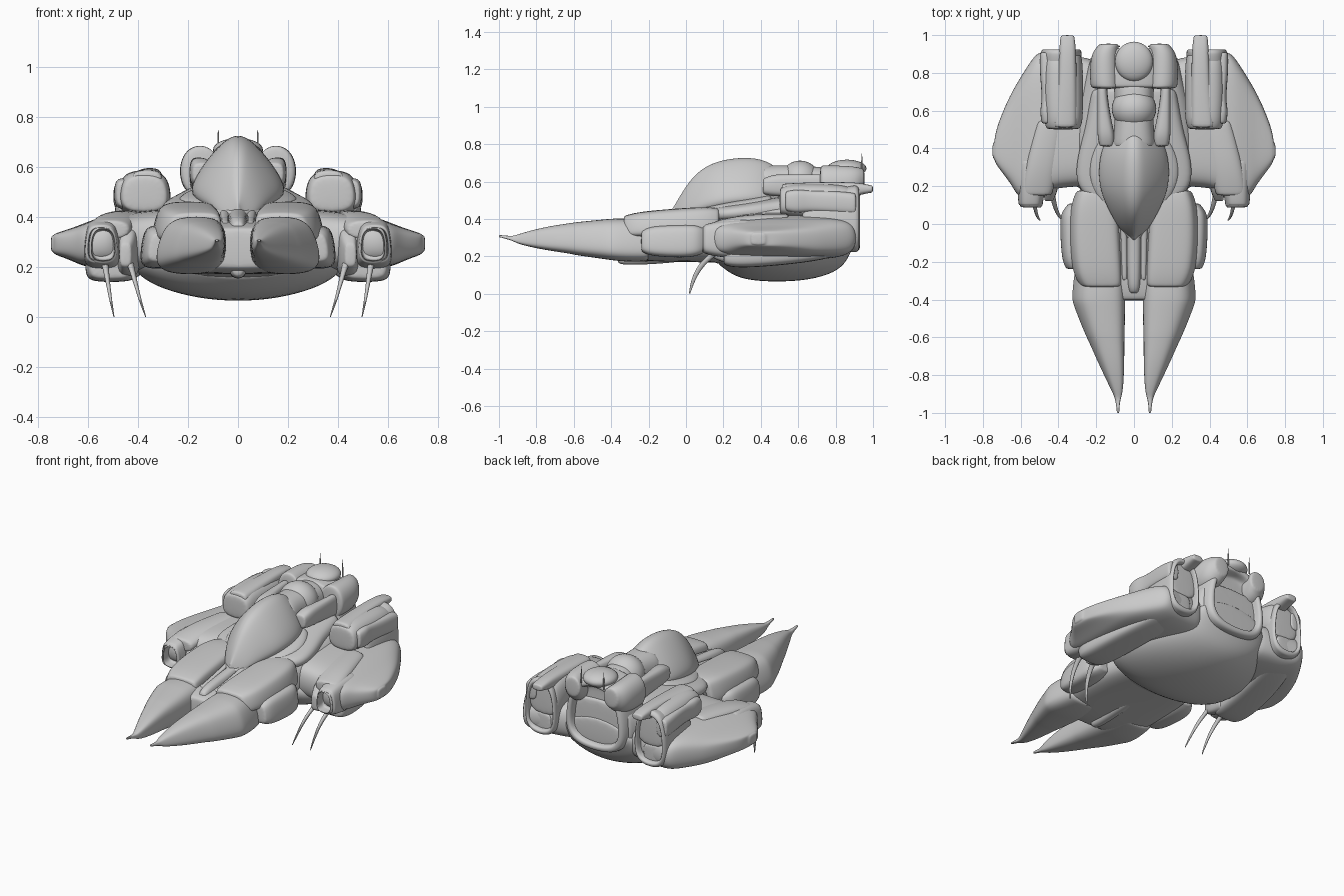
import bpy, bmesh, math
from mathutils import Vector


def finish(name, bm, mirror, levels=2):
    bmesh.ops.recalc_face_normals(bm, faces=bm.faces)
    me = bpy.data.meshes.new(name)
    bm.to_mesh(me)
    bm.free()
    for p in me.polygons:
        p.use_smooth = True
    ob = bpy.data.objects.new(name, me)
    bpy.context.collection.objects.link(ob)
    if mirror:
        ob.modifiers.new("Mirror", 'MIRROR')
    if levels:
        s = ob.modifiers.new("Subdivision", 'SUBSURF')
        s.levels = s.render_levels = levels
    return ob


def loft(name, secs, axis='y', n=16, e=0.5, taper=0.0, slope=0.0, mirror=False, recess=0.0, cap=0.012):
    """Skin rounded-box rings; section = (position, u0, u1, v0, v1) on the given axis.
    taper narrows the top evenly, slope narrows it from the outer side only."""
    def scaled(s, k, t):
        cu, cv = (s[1] + s[2]) / 2, (s[3] + s[4]) / 2
        hu, hv = (s[2] - s[1]) / 2 * k, (s[4] - s[3]) / 2 * k
        return (t, cu - hu, cu + hu, cv - hv, cv + hv)
    a, b = secs[0], secs[-1]
    rings = [scaled(a, .9, a[0]), (a[0] + cap,) + a[1:]] + list(secs[1:-1])
    rings += [(b[0] - cap,) + b[1:], scaled(b, .93, b[0])]
    if recess:
        rings += [scaled(b, .84, b[0]), scaled(b, .8, b[0] - .02),
                  scaled(b, .78, b[0] - recess), scaled(b, .6, b[0] - recess)]
    bm = bmesh.new()
    loops = []
    for t, u0, u1, v0, v1 in rings:
        loop = []
        for i in range(n):
            ang = 2 * math.pi * i / n
            c, s = math.cos(ang), math.sin(ang)
            pu = math.copysign(abs(c) ** e, c) if abs(c) > 1e-6 else 0
            pv = math.copysign(abs(s) ** e, s) if abs(s) > 1e-6 else 0
            h = (pv + 1) / 2
            u = (u0 + u1) / 2 + (u1 - u0) / 2 * pu * (1 - taper * h)
            u = u0 + (u - u0) * (1 - slope * h)
            v = (v0 + v1) / 2 + (v1 - v0) / 2 * pv
            co = {'x': (t, u, v), 'y': (u, t, v), 'z': (u, v, t)}[axis]
            loop.append(bm.verts.new(co))
        loops.append(loop)
    for p, q in zip(loops, loops[1:]):
        for i in range(n):
            bm.faces.new((p[i], p[(i + 1) % n], q[(i + 1) % n], q[i]))
    bm.faces.new(loops[0])
    bm.faces.new(loops[-1])
    return finish(name, bm, mirror)


def ball(name, loc, size, mirror=False):
    bm = bmesh.new()
    bmesh.ops.create_uvsphere(bm, u_segments=32, v_segments=16, radius=1)
    for v in bm.verts:
        v.co = Vector(loc) + Vector(v.co[i] * size[i] for i in range(3))
    return finish(name, bm, mirror, 0)


# Central hull, V-shaped belly and shoulder collar
loft("hull", [(.12, -.25, .25, .17, .43), (.2, -.31, .31, .15, .47), (.35, -.34, .34, .14, .49),
              (.6, -.32, .32, .14, .5), (.8, -.26, .26, .18, .52), (.89, -.23, .23, .24, .54)], e=.65)
loft("belly", [(.17, -.28, .28, .15, .33), (.23, -.38, .38, .11, .36), (.31, -.43, .43, .07, .38),
               (.48, -.44, .44, .058, .38), (.66, -.39, .39, .068, .4),
               (.8, -.31, .31, .11, .42), (.86, -.26, .26, .17, .42), (.9, -.22, .22, .24, .42)], e=1.05)
loft("collar", [(.13, -.25, .25, .38, .465), (.22, -.32, .32, .38, .475), (.38, -.3, .3, .38, .5),
                (.5, -.26, .26, .38, .52), (.72, -.23, .23, .38, .54)], e=.6)

# Pointed dome head with flared brim
loft("head_dome", [(-.085, -.025, .025, .38, .45), (-.03, -.1, .1, .39, .53),
                   (.03, -.15, .15, .41, .62), (.1, -.2, .2, .42, .683),
                   (.2, -.255, .255, .44, .722), (.35, -.255, .255, .45, .735),
                   (.45, -.2, .2, .46, .705), (.5, -.16, .16, .46, .67)], e=.75, taper=.76)
loft("head_brim", [(-.1, -.02, .02, .38, .42), (0, -.1, .1, .39, .455), (.1, -.17, .17, .4, .47),
                   (.22, -.25, .25, .42, .495), (.36, -.24, .24, .42, .52),
                   (.46, -.19, .19, .42, .54)], e=.7)

# Spine: neck, knuckle, side arms, rear barrel and its cap
loft("spine", [(.4, -.12, .12, .45, .69), (.55, -.1, .1, .45, .69), (.75, -.11, .11, .45, .68)], e=.85)
ball("spine_knuckle", (0, .61, .6), (.118, .11, .112))
loft("spine_arm", [(.41, .105, .185, .53, .62), (.47, .1, .195, .52, .64), (.55, .12, .195, .52, .64),
                   (.68, .14, .195, .51, .64), (.73, .14, .195, .5, .64)], mirror=True, e=.7)
loft("rear_barrel", [(.715, -.25, .25, .26, .68), (.735, -.255, .255, .25, .685),
                     (.88, -.25, .25, .22, .685), (.93, -.235, .235, .22, .67)],
     e=.72, taper=.28, recess=.06)
loft("barrel_lobe", [(.715, .07, .225, .48, .685), (.73, .07, .235, .48, .69),
                     (.9, .08, .235, .48, .685), (.955, .08, .19, .54, .67)], mirror=True, e=.95)
ball("rear_cap", (0, .86, .67), (.1, .105, .047))
loft("antenna", [(.64, .074, .084, .935, .945), (.7, .075, .083, .936, .944),
                 (.75, .077, .081, .938, .942)], axis='z', n=8, e=1, mirror=True, cap=.004)

# Wings, lofted outward from the hull
loft("wing", [(.2, .2, .88, .18, .44), (.36, .19, .9, .18, .43), (.44, .18, .91, .18, .42),
              (.5, .13, .92, .19, .41), (.54, .12, .88, .195, .405), (.61, .13, .765, .2, .38),
              (.645, .2, .705, .215, .365), (.69, .26, .61, .235, .35), (.735, .32, .49, .25, .335),
              (.75, .345, .43, .26, .328)],
     axis='x', e=.55, mirror=True)
loft("wing_keel", [(.2, .42, .6, .15, .3), (.28, .4, .62, .135, .3), (.5, .38, .6, .15, .3),
                   (.75, .34, .54, .18, .32), (.9, .32, .48, .23, .36)], e=.5, mirror=True)
loft("wing_ridge", [(.15, .43, .6, .31, .39), (.3, .4, .58, .33, .425), (.55, .36, .52, .33, .43)],
     mirror=True, e=.8)

# Claw mounts with hollow fronts, and curved claws
loft("claw_mount", [(.35, .45, .63, .19, .4), (.2, .46, .625, .19, .395), (.1, .475, .62, .21, .375)],
     e=.6, taper=.2, mirror=True, recess=-.05, cap=-.012)
# hollow bowl facing forward on each mount
loft("claw_socket", [(.22, .48, .6, .22, .36), (.15, .475, .605, .21, .37), (.095, .475, .605, .21, .37)],
     e=.7, taper=.2, mirror=True, recess=-.05, cap=-.012)
loft("inner_claw_mount", [(.12, .425, .475, .2, .3), (.18, .4, .48, .17, .36), (.3, .39, .5, .15, .38)],
     e=.6, mirror=True)
for label, tip, base in (("inner_claw", .37, .435), ("outer_claw", .497, .535)):
    path = [(.0, .02, .004), (.05, .031, .01), (.1, .05, .014), (.15, .08, .019),
            (.19, .12, .024), (.23, .17, .03)]
    secs = []
    for z, y, r in path:
        x = tip + (base - tip) * (z / .23) ** .9
        secs.append((z, x - r * .55, x + r * .55, y - r, y + r))
    loft(label, secs, axis='z', n=8, e=1, mirror=True, cap=.004)

# Engine pods above the wings, tall recessed exhausts and long fins
loft("engine_pod", [(.5, .275, .475, .42, .57), (.55, .26, .485, .41, .59), (.7, .26, .495, .4, .59),
                    (.84, .26, .495, .36, .585), (.9, .27, .49, .34, .565)],
     e=.72, taper=.15, mirror=True)
loft("exhaust", [(.62, .28, .5, .24, .5), (.8, .265, .51, .22, .56), (.9, .265, .51, .22, .585),
                 (.925, .265, .505, .22, .58)],
     e=.72, taper=.2, mirror=True, recess=.07)
loft("pod_fin", [(.51, .3, .43, .5, .59), (.7, .3, .41, .5, .598), (.86, .305, .4, .51, .598),
                 (.94, .308, .395, .53, .592), (1.0, .315, .39, .54, .58)], e=.7, mirror=True)
loft("pod_side", [(.53, .42, .49, .44, .55), (.6, .43, .5, .43, .56), (.66, .42, .485, .44, .55),
                  (.8, .43, .5, .43, .55), (.91, .42, .5, .42, .54)], e=.7, mirror=True)

# Forward body: core, deck panels, cheek pods and nose strip
loft("front_core", [(-.405, -.31, .31, .19, .36), (-.3, -.335, .335, .17, .385),
                    (0, -.34, .34, .17, .4), (.25, -.3, .3, .16, .42)], e=.65, taper=.15)
loft("deck_panel", [(-.335, .065, .3, .3, .42), (-.25, .065, .345, .3, .44),
                    (-.05, .075, .36, .3, .457), (.1, .085, .35, .3, .466), (.18, .09, .32, .3, .46)],
     e=.5, slope=.14, mirror=True)
loft("cheek_pod", [(-.24, .25, .37, .22, .34), (-.19, .25, .392, .2, .365), (-.02, .25, .402, .19, .37),
                   (.06, .25, .398, .2, .37), (.11, .25, .36, .22, .35)], e=.6, slope=.15, mirror=True)
loft("nose_strip", [(-.37, -.03, .03, .16, .385), (-.32, -.042, .042, .15, .41),
                    (-.1, -.045, .045, .16, .43), (.05, -.045, .045, .18, .45)], e=.6)
loft("nose_rail", [(-.3, .035, .065, .3, .385), (-.1, .035, .07, .3, .415), (.02, .035, .075, .3, .44)],
     mirror=True)

# Long twin prongs ending in thin spikes
loft("prong", [(-1, .078, .092, .302, .314), (-.96, .076, .096, .293, .311), (-.92, .07, .104, .28, .308),
               (-.89, .058, .12, .262, .322), (-.75, .05, .195, .232, .36), (-.61, .05, .262, .212, .38),
               (-.59, .048, .275, .205, .384), (-.43, .045, .345, .183, .4), (-.4, .045, .353, .178, .403),
               (-.33, .045, .35, .17, .405), (-.2, .045, .33, .17, .4)],
     e=.66, slope=.2, mirror=True, cap=.005)
